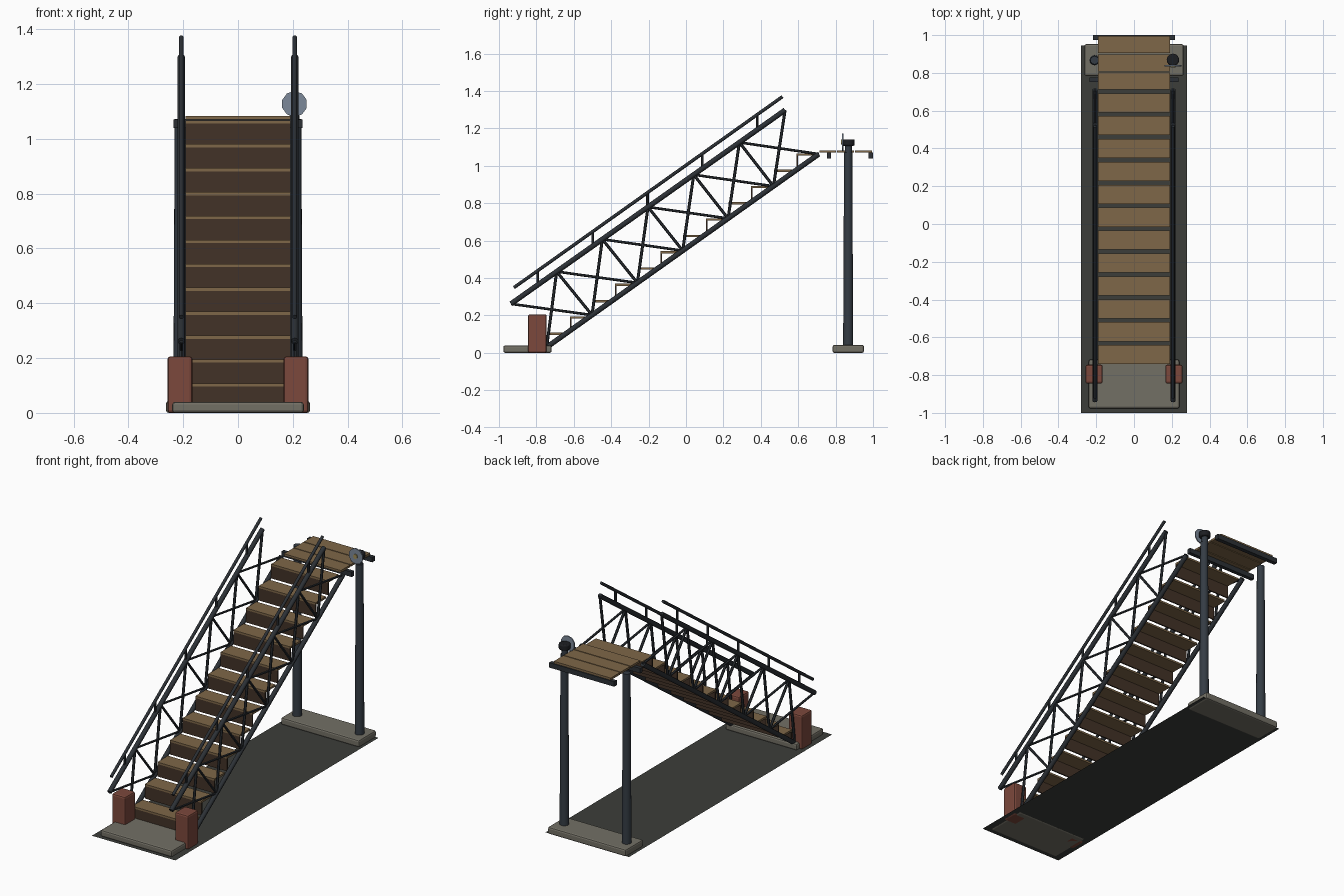
import bpy, math
from mathutils import Vector

if "Cube" in bpy.data.objects:
    bpy.data.objects.remove(bpy.data.objects["Cube"])


def material(name, rgb):
    m = bpy.data.materials.new(name)
    m.diffuse_color = (*rgb, 1)
    m.use_nodes = True
    m.node_tree.nodes["Principled BSDF"].inputs["Base Color"].default_value = m.diffuse_color
    return m


WOOD = material("tread_wood", (0.21, 0.135, 0.065))
DARK_WOOD = material("riser_wood", (0.055, 0.032, 0.02))
STEEL = material("dark_steel", (0.025, 0.03, 0.036))
POST = material("post_steel", (0.035, 0.045, 0.058))
STONE = material("stone", (0.17, 0.16, 0.13))
BRICK = material("brick", (0.2, 0.065, 0.045))
GROUND = material("ground", (0.045, 0.048, 0.042))
BLACK = material("black", (0.012, 0.013, 0.016))
DISC = material("disc_grey", (0.2, 0.25, 0.32))
BRASS = material("brass", (0.35, 0.27, 0.1))


def finish(o, name, mat):
    o.name = name
    o.data.materials.append(mat)
    return o


def box(name, x, y, z, mat, bevel=0):
    """Box from (min, max) ranges on each axis."""
    bpy.ops.mesh.primitive_cube_add(size=1)
    o = finish(bpy.context.object, name, mat)
    for v in o.data.vertices:
        v.co = [r[0] if c < 0 else r[1] for c, r in zip(v.co, (x, y, z))]
    if bevel:
        b = o.modifiers.new("bevel", "BEVEL")
        b.width, b.segments = bevel, 2
    return o


def rod(name, a, b, r, mat, sides=8, r2=None):
    """Round bar from a to b, optionally tapered."""
    a, b = Vector(a), Vector(b)
    bpy.ops.mesh.primitive_cone_add(vertices=sides, radius1=r, radius2=r if r2 is None else r2,
                                    depth=(b - a).length, location=(a + b) / 2)
    o = finish(bpy.context.object, name, mat)
    o.rotation_euler = (b - a).to_track_quat('Z', 'Y').to_euler()
    bpy.ops.object.shade_smooth_by_angle(angle=math.radians(50))
    return o


# ground sheet and footings
bpy.ops.mesh.primitive_plane_add(size=1, location=(0, -0.027, 0.003))
ground = finish(bpy.context.object, "ground_sheet", GROUND)
ground.scale = (0.56, 1.946, 1)
box("front_footing", (-0.24, 0.24), (-0.977, -0.718), (0, 0.04), STONE, 0.01)
box("rear_footing", (-0.263, 0.263), (0.784, 0.952), (0, 0.043), STONE, 0.01)

# treads and risers
STEPS, RUN, RISE = 12, 0.1212, 0.0872
for k in range(STEPS):
    y, z = -0.742 + k * RUN, 0.108 + k * RISE
    box(f"tread_{k + 1}", (-0.191, 0.191), (y, y + 0.101), (z - 0.012, z), WOOD)
    low = 0.04 if k == 0 else z - RISE
    box(f"riser_{k + 1}", (-0.191, 0.191), (y, y + 0.008), (low, z - 0.012), DARK_WOOD)

# landing planks and bearers
for k in range(3):
    y = 0.713 + k * 0.0955
    box(f"landing_plank_{k + 1}", (-0.191, 0.191), (y, y + 0.09), (1.07, 1.083), WOOD)
box("landing_bearer_front", (-0.236, 0.236), (0.753, 0.776), (1.04, 1.07), STEEL)
box("landing_bearer_rear", (-0.218, 0.218), (0.975, 1.0), (1.04, 1.07), STEEL)

# trussed sides, mirrored left and right
LOW_A, LOW_B = Vector((0, -0.745, 0.03)), Vector((0, 0.71, 1.063))
TOP_A, TOP_B = Vector((0, -0.936, 0.262)), Vector((0, 0.53, 1.298))
RAIL_A, RAIL_B = Vector((0, -0.92, 0.349)), Vector((0, 0.516, 1.37))
BAYS = 6
for side, s in (("left", -1), ("right", 1)):
    off = Vector((s * 0.207, 0, 0))
    low = [LOW_A.lerp(LOW_B, i / BAYS) + off for i in range(BAYS + 1)]
    top = [TOP_A.lerp(TOP_B, i / BAYS) + off for i in range(BAYS + 1)]
    rod(f"{side}_stringer", low[0], low[-1], 0.014, STEEL)
    rod(f"{side}_top_chord", top[0], top[-1], 0.014, STEEL)
    rod(f"{side}_handrail", RAIL_A + off, RAIL_B + off, 0.009, STEEL)
    for i in range(BAYS):
        rod(f"{side}_upright_{i}", low[i], top[i + 1], 0.008, STEEL, 6)
        rod(f"{side}_brace_{i}", top[i], low[i + 1], 0.007, STEEL, 6)
        if i:
            rod(f"{side}_diagonal_{i}", top[i], low[i], 0.008, STEEL, 6)
    for i in range(5):
        y = -0.792 + i * 0.293
        t = (y - TOP_A.y) / (TOP_B.y - TOP_A.y)
        u = (y - RAIL_A.y) / (RAIL_B.y - RAIL_A.y)
        rod(f"{side}_rail_post_{i}", TOP_A.lerp(TOP_B, t) + off,
            RAIL_A.lerp(RAIL_B, u) + off, 0.007, STEEL, 6)

    # brick pier at the foot, column at the head
    x = sorted((s * 0.166, s * 0.257))
    box(f"{side}_pier", x, (-0.845, -0.745), (0, 0.206), BRICK, 0.01)
    rod(f"{side}_column", (s * 0.209, 0.867, 0.002), (s * 0.209, 0.867, 1.072),
        0.027, POST, 16, 0.022)

# lamp on the right column: stem, head, reflector disc and lens
X, Y = 0.206, 0.869
rod("lamp_stem", (X, Y, 1.07), (X, Y, 1.115), 0.018, POST, 12)
head = rod("lamp_head", (X, Y, 1.107), (X, Y, 1.142), 0.033, BLACK, 16)
bevel = head.modifiers.new("bevel", "BEVEL")
bevel.width, bevel.segments = 0.007, 2
rod("lamp_disc", (X, 0.841, 1.127), (X, 0.834, 1.127), 0.047, DISC, 10)
rod("lamp_lens", (X, 0.834, 1.127), (X, 0.828, 1.127), 0.014, BRASS, 10)
